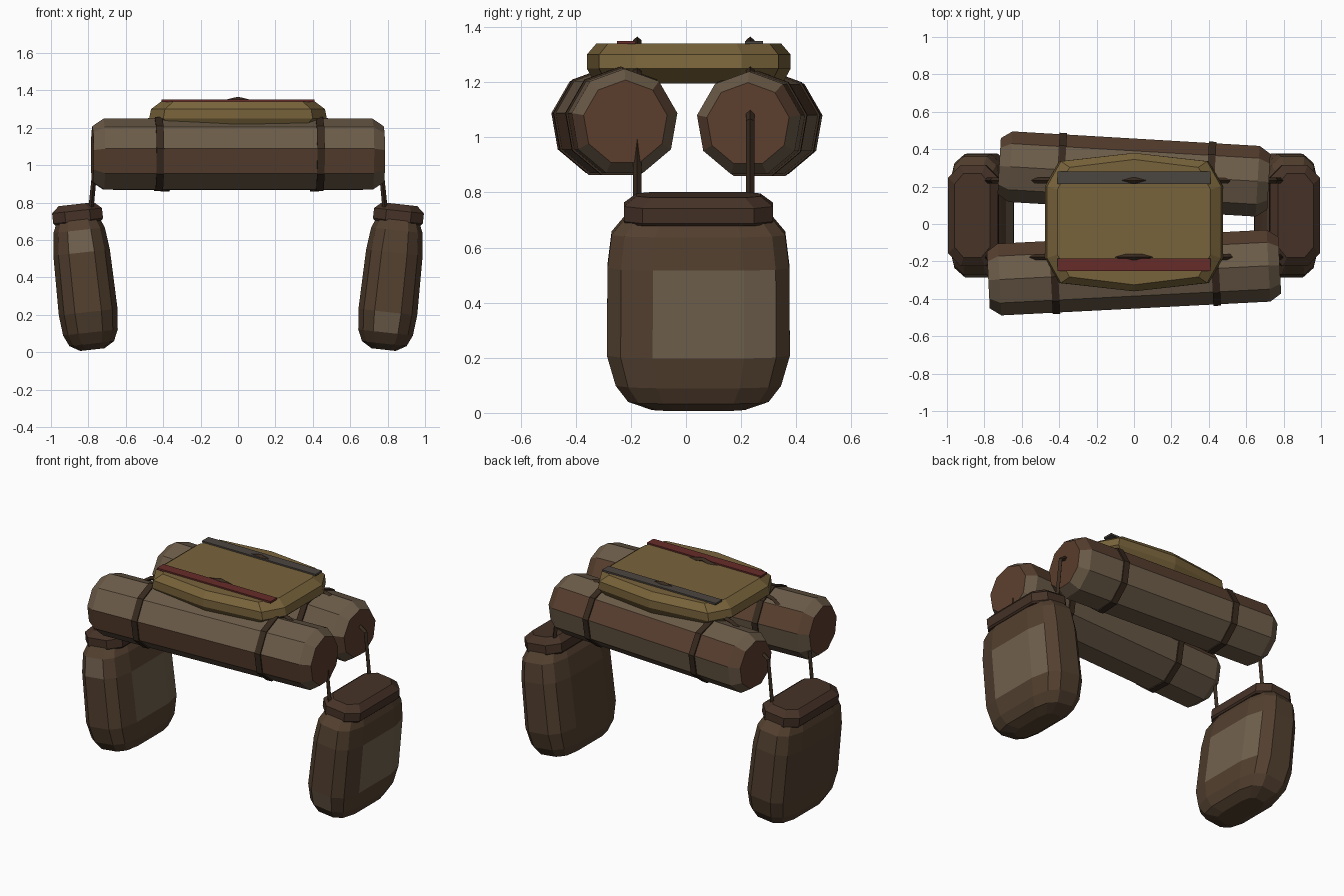
import bpy, bmesh, math
from mathutils import Vector

if "Cube" in bpy.data.objects:
    bpy.data.objects.remove(bpy.data.objects["Cube"])


def material(name, rgb):
    m = bpy.data.materials.new(name)
    m.diffuse_color = (*[c ** 2.2 for c in rgb], 1)
    m.use_nodes = True
    m.node_tree.nodes["Principled BSDF"].inputs["Base Color"].default_value = m.diffuse_color
    return m


CANVAS = material("canvas", (.42, .36, .29))
BROWN = material("brown_canvas", (.35, .26, .20))
CAP = material("roll_end", (.36, .25, .19))
DARK = material("dark_leather", (.23, .18, .14))
LEATHER = material("leather", (.33, .26, .20))
LID = material("lid_leather", (.28, .21, .17))
PATCH = material("worn_patch", (.44, .38, .31))
OLIVE = material("olive_cloth", (.47, .39, .24))
RED = material("red_trim", (.40, .19, .18))
GREY = material("grey_trim", (.30, .28, .26))


def loft(name, rings, mats, paint=None):
    """Skin a stack of equal rings, capping both ends; paint(row, column) picks a slot."""
    bm = bmesh.new()
    rows = [[bm.verts.new(p) for p in r] for r in rings]
    n = len(rows[0])
    for i in range(len(rows) - 1):
        for j in range(n):
            k = (j + 1) % n
            f = bm.faces.new((rows[i][j], rows[i][k], rows[i + 1][k], rows[i + 1][j]))
            f.material_index = paint(i, j) if paint else 0
    for i, r in ((-1, rows[0][::-1]), (-2, rows[-1])):
        f = bm.faces.new(r)
        f.material_index = paint(i, 0) if paint else 0
    bmesh.ops.recalc_face_normals(bm, faces=bm.faces)
    me = bpy.data.meshes.new(name)
    bm.to_mesh(me)
    bm.free()
    for m in mats:
        me.materials.append(m)
    ob = bpy.data.objects.new(name, me)
    bpy.context.collection.objects.link(ob)
    return ob


def circle_x(x, r, n=9):
    return [(x, r * math.cos(a), r * math.sin(a))
            for a in (math.pi / 2 + 2 * math.pi * k / n for k in range(n))]


def bedroll(name, half, r, y_left, y_right, z, straps):
    angle = math.atan2(y_right - y_left, 2 * half)
    profile = [(-half, r * .79), (-half + .06, r), (half - .06, r), (half, r * .79)]
    parts = [loft(name, [circle_x(x, q) for x, q in profile], [CANVAS, BROWN, CAP],
                  lambda i, j: 2 if i < 0 else int(j in (2, 7)))]
    for k, x in enumerate(straps):
        parts.append(loft(f"{name}_strap_{k + 1}",
                          [circle_x(x - .02, r + .008), circle_x(x + .02, r + .008)], [DARK]))
    for p in parts:
        p.location = (0, (y_left + y_right) / 2, z)
        p.rotation_euler.z = angle


# Two bedrolls with buckled straps
bedroll("front_bedroll", .78, .195, -.30, -.22, 1.054, (-.425, .435))
bedroll("rear_bedroll", .722, .192, .31, .225, 1.047, (-.39, .41))


def pad_ring(w, d, z, bulge=.02, y=.01):
    pts = [(w, -d * .55), (w, d * .55), (w * .84, d * .93), (0, d + bulge),
           (-w * .84, d * .93), (-w, d * .55), (-w, -d * .55), (-w * .84, -d * .93),
           (0, -d - bulge), (w * .84, -d * .93)]
    return [(px, py + y, z) for px, py in pts]


# Folded blanket on top
loft("folded_blanket", [pad_ring(.41, .32, 1.195), pad_ring(.475, .35, 1.25),
                        pad_ring(.465, .35, 1.30), pad_ring(.41, .315, 1.341)], [OLIVE])

# Coloured trim strips
for name, y, mat in (("red_trim_strip", -.217, RED), ("grey_trim_strip", .247, GREY)):
    loft(name, [[(x, y - .033, z), (x, y + .033, z)][::s] + [(x, y + .033, z + .012), (x, y - .033, z + .012)]
                for x, z, s in ((-.41, 1.338, 1), (.41, 1.338, 1))], [mat])

# Draped carrying straps
path = [(.79, .73), (.757, 1.06), (.5, 1.232), (0, 1.352)]
path = [(-x, z) for x, z in path] + [p for p in path[-2::-1]]
for name, y in (("front_carry_strap", -.177), ("rear_carry_strap", .233)):
    rings = []
    for i, (x, z) in enumerate(path):
        a = Vector(path[max(i - 1, 0)])
        b = Vector(path[min(i + 1, len(path) - 1)])
        t = (b - a).normalized() * .014
        nx, nz = -t.y, t.x
        rings.append([(x + nx, y, z + nz), (x, y + .016, z), (x - nx, y, z - nz), (x, y - .016, z)])
    loft(name, rings, [DARK])

# Saddlebags: rounded section lofted upwards, leaning outwards at the top
HALF = [(1, -.45), (1, .45), (.85, .82), (.5, 1), (-.5, 1), (-.85, .82)]
SECTION = HALF + [(-a, -b) for a, b in HALF]


def bag_ring(w, t, z):
    return [(b * t, a * w, z) for a, b in SECTION]


BODY = [(.17, .065, .008), (.255, .12, .04), (.30, .147, .10), (.332, .158, .21),
        (.330, .152, .53), (.315, .138, .65), (.27, .115, .705)]
LID_RINGS = [(.265, .125, .69), (.27, .134, .70), (.27, .134, .755), (.225, .095, .79)]
OCT = [(1, -.5), (1, .5), (.75, 1), (-.75, 1), (-1, .5), (-1, -.5), (-.75, -1), (.75, -1)]
for side, sgn in (("left", -1), ("right", 1)):
    row = 4 if sgn < 0 else 2

    def paint(i, j, row=row):
        return int((i == 3 and j in (2, 3)) or (i == row and j == 6))

    body = loft(f"{side}_saddlebag", [bag_ring(*r) for r in BODY], [LEATHER, PATCH], paint)
    lid = loft(f"{side}_saddlebag_lid",
               [[(b * t, a * w, z) for a, b in OCT] for w, t, z in LID_RINGS], [LID])
    for ob in (body, lid):
        ob.location = (sgn * .778, .045, .006)
        ob.rotation_euler.y = sgn * math.radians(6.3)
